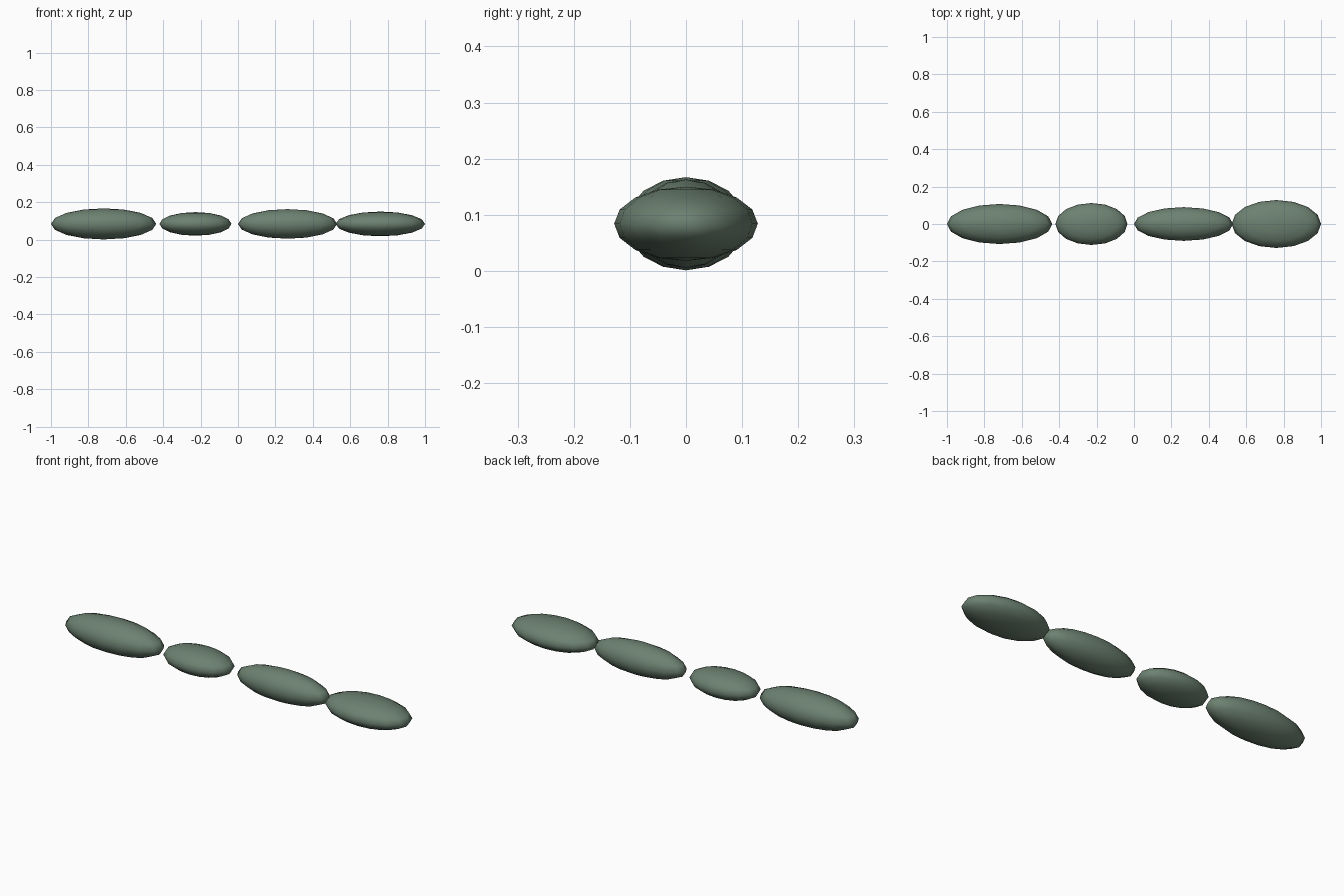
import bpy

if "Cube" in bpy.data.objects:
    bpy.data.objects.remove(bpy.data.objects["Cube"])

CENTRE_Z = 0.084

# Grey-green stone colour
green = bpy.data.materials.new("grey_green")
green.diffuse_color = (0.15, 0.22, 0.165, 1)
green.use_nodes = True
green.node_tree.nodes["Principled BSDF"].inputs["Base Color"].default_value = green.diffuse_color


def bead(name, x_min, x_max, ry, rz):
    """Low-poly ellipsoid spanning x_min..x_max."""
    bpy.ops.mesh.primitive_uv_sphere_add(
        segments=16, ring_count=8, radius=1,
        location=((x_min + x_max) / 2, 0, CENTRE_Z))
    ob = bpy.context.object
    ob.name = name
    ob.scale = ((x_max - x_min) / 2, ry, rz)
    bpy.ops.object.transform_apply(location=False, rotation=False, scale=True)
    bpy.ops.object.shade_smooth()
    ob.data.materials.append(green)
    return ob


# Row of four flattened pebbles along x
bead("pebble_left", -1.0, -0.437, 0.107, 0.083)
bead("pebble_small", -0.420, -0.035, 0.112, 0.063)
bead("pebble_middle", 0.0, 0.530, 0.090, 0.079)
bead("pebble_right", 0.522, 1.0, 0.128, 0.066)
